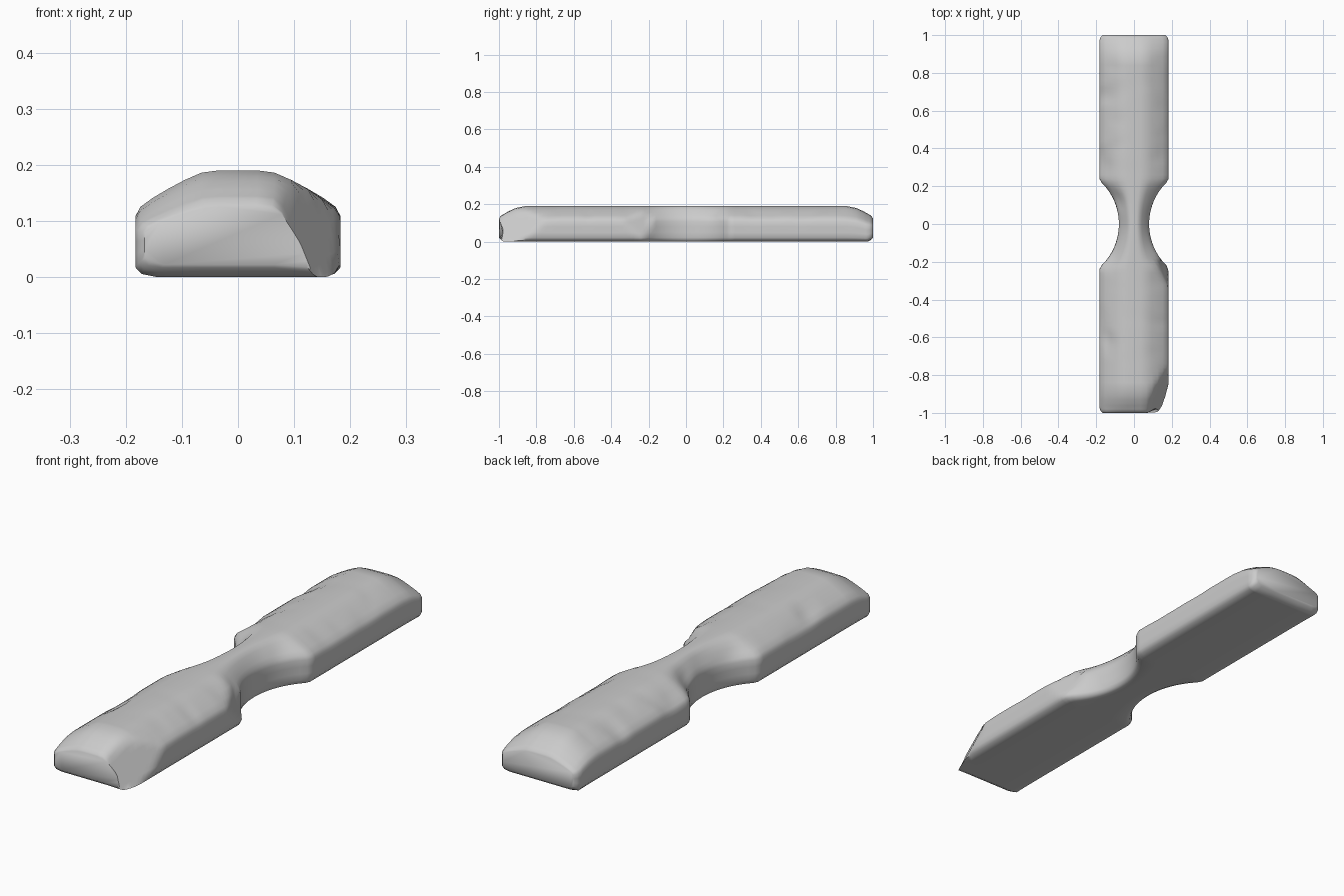
import bpy, bmesh, math
from mathutils import Vector, noise

if "Cube" in bpy.data.objects:
    bpy.data.objects.remove(bpy.data.objects["Cube"], do_unlink=True)

HALF = 0.183
TOP = 0.19
WAIST = 0.08
NOTCH = 0.23

stone = bpy.data.materials.new("grey_stone")
stone.use_nodes = True
colour = (0.6, 0.6, 0.6, 1)
stone.diffuse_color = colour
stone.node_tree.nodes["Principled BSDF"].inputs["Base Color"].default_value = colour


def half_width(y):
    """Full width along the slab, with a circular notch on each side."""
    if abs(y) >= NOTCH:
        return HALF
    depth = HALF - WAIST
    radius = (NOTCH ** 2 + depth ** 2) / (2 * depth)
    return WAIST + radius - math.sqrt(radius ** 2 - y ** 2)


def interpolate(stops, t):
    for (a, va), (b, vb) in zip(stops, stops[1:]):
        if t <= b:
            return va + (vb - va) * (t - a) / (b - a)
    return stops[-1][1]


# Half cross-section from the base centre up to the crown, then mirrored
right = [(0.07, 0), (0.145, 0), (0.172, 0.007), (HALF, 0.022), (HALF, 0.05),
         (HALF, 0.08), (HALF, 0.108), (0.174, 0.125), (0.152, 0.141),
         (0.125, 0.157), (0.095, 0.173), (0.065, 0.186), (0.035, TOP)]
section = [(0, 0)] + right + [(0, TOP)] + [(-x, z) for x, z in reversed(right)]

# End rounding: crown height, base lift and width against distance to the end
crown = [(0, 0.125), (0.012, 0.14), (0.05, 0.162), (0.09, 0.18), (0.14, TOP), (1, TOP)]
lift = [(0, 0.022), (0.012, 0.009), (0.03, 0), (1, 0)]
taper = [(0, 0.91), (0.012, 0.97), (0.03, 1), (1, 1)]

# Broken corners, each three points on a plane and the stretch of y it affects
chips = []
for a, b, c, low, high in [
        ((0.08, -0.95, 0.15), (0.12, -1, 0.02), (0.18, -0.75, 0.12), -1.1, -0.6),
        ((0.125, -0.22, 0.15), (0.18, -0.33, 0.11), (0.155, -0.19, 0.04), -0.4, -0.19)]:
    a, b, c = Vector(a), Vector(b), Vector(c)
    chips.append((a, (b - a).cross(c - a).normalized(), low, high))


def weather(p):
    """Wear the shoulders unevenly and flatten the broken corners."""
    shoulder = max(0, 1 - abs(p.z - 0.145) / 0.05) * min(1, (1 - abs(p.y)) / 0.2)
    side = 1 if p.x < 0 else 0.5
    wear = max(0, noise.noise(Vector((p.x * 8, p.y * 9, p.z * 5)))) * 0.022
    p -= Vector((math.copysign(0.5, p.x), 0, 0.8)) * wear * shoulder * side
    for origin, normal, low, high in chips:
        over = (p - origin).dot(normal)
        if over > 0 and low < p.y < high:
            p -= normal * over
    p.z = max(p.z, 0)
    return p


# Stations along the slab, closer together at the rounded ends
stops = [0, 0.005, 0.012, 0.02, 0.03, 0.04, 0.05, 0.07, 0.09, 0.115]
near = [-1 + d for d in stops]
middle = [-0.86 + 0.02 * i for i in range(87)]
stations = near + middle + [-y for y in reversed(near)]

bm = bmesh.new()
rings = []
for y in stations:
    d = 1 - abs(y)
    sx = half_width(y) / HALF * interpolate(taper, d)
    base, height = interpolate(lift, d), interpolate(crown, d)
    rings.append([bm.verts.new(weather(Vector((x * sx, y, base + z / TOP * (height - base)))))
                  for x, z in section])
count = len(section)
for r0, r1 in zip(rings, rings[1:]):
    for i in range(count):
        j = (i + 1) % count
        bm.faces.new((r0[i], r0[j], r1[j], r1[i]))
bm.faces.new(rings[0])
bm.faces.new(rings[-1])
bmesh.ops.recalc_face_normals(bm, faces=bm.faces)

mesh = bpy.data.meshes.new("notched_stone_slab")
bm.to_mesh(mesh)
bm.free()
mesh.materials.append(stone)
slab = bpy.data.objects.new("notched_stone_slab", mesh)
bpy.context.collection.objects.link(slab)
bpy.context.view_layer.objects.active = slab
slab.select_set(True)
bpy.ops.object.shade_smooth_by_angle(angle=math.radians(50))
